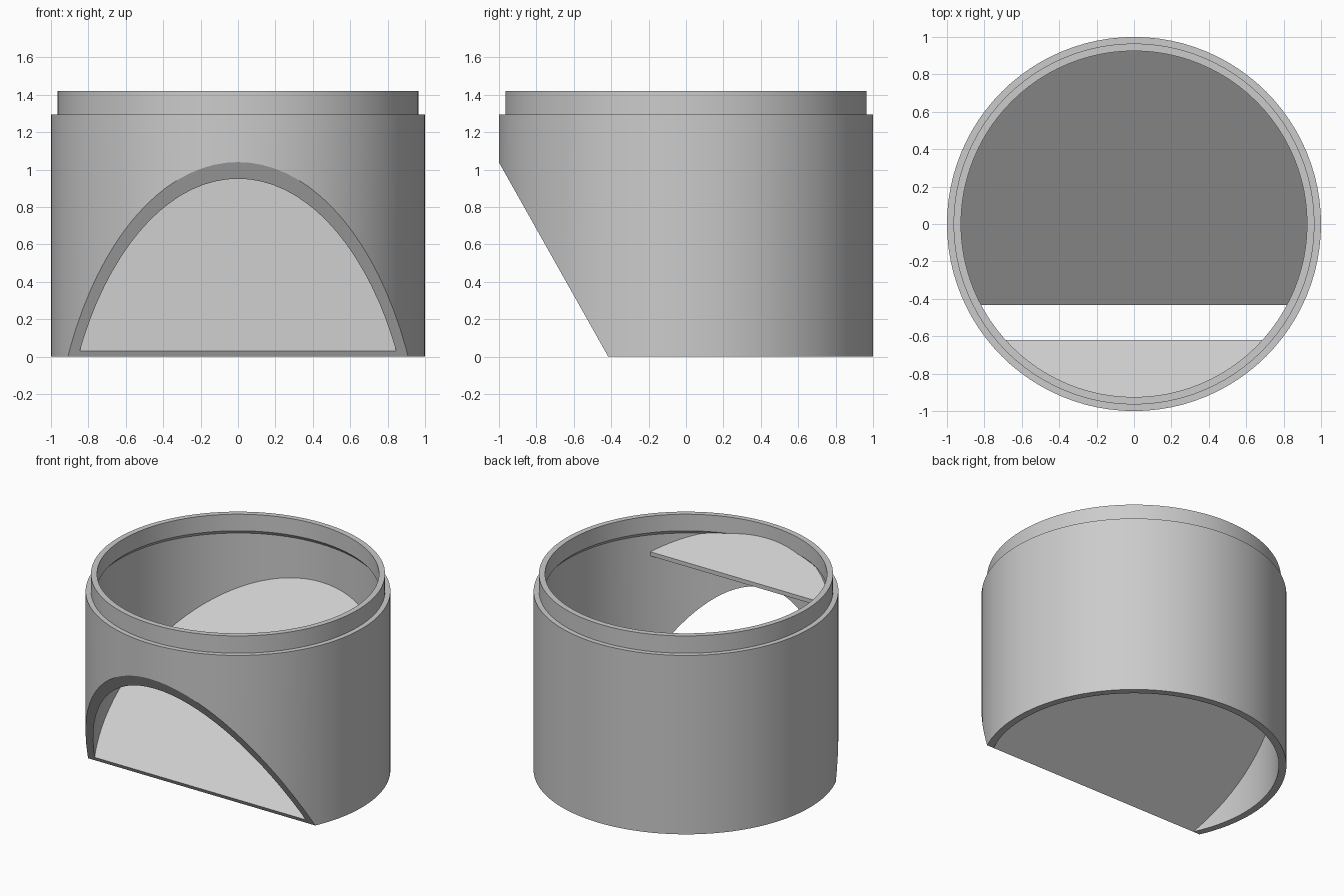
import bpy, bmesh, math
from mathutils import Vector

SEGS = 96
cube = bpy.data.objects.get("Cube")
if cube:
    bpy.data.objects.remove(cube, do_unlink=True)

# Single grey plastic
grey = bpy.data.materials.new("light_grey")
grey.use_nodes = True
colour = (0.6, 0.6, 0.6, 1)
grey.diffuse_color = colour
grey.node_tree.nodes["Principled BSDF"].inputs["Base Color"].default_value = colour


def slice_off(bm, point, normal):
    """Remove everything on the normal's side of a plane and cap the cut."""
    geom = bm.verts[:] + bm.edges[:] + bm.faces[:]
    cut = bmesh.ops.bisect_plane(bm, geom=geom, plane_co=point, plane_no=normal,
                                 clear_outer=True)["geom_cut"]
    edges = [e for e in cut if isinstance(e, bmesh.types.BMEdge) and e.is_boundary]
    bmesh.ops.triangle_fill(bm, edges=edges, use_beauty=True, normal=normal)


def finish(bm, name):
    bmesh.ops.recalc_face_normals(bm, faces=bm.faces)
    mesh = bpy.data.meshes.new(name)
    bm.to_mesh(mesh)
    bm.free()
    mesh.materials.append(grey)
    obj = bpy.data.objects.new(name, mesh)
    bpy.context.collection.objects.link(obj)
    bpy.ops.object.select_all(action="DESELECT")
    obj.select_set(True)
    bpy.context.view_layer.objects.active = obj
    bpy.ops.object.shade_smooth_by_angle(angle=math.radians(25))


def lathe(profile):
    """Closed radius/height profile spun around z."""
    bm = bmesh.new()
    verts = [bm.verts.new((0, -r, z)) for r, z in profile]
    edges = [bm.edges.new((a, b)) for a, b in zip(verts, verts[1:] + verts[:1])]
    bmesh.ops.spin(bm, geom=verts + edges, cent=(0, 0, 0), axis=(0, 0, 1),
                   angle=math.tau, steps=SEGS, use_merge=True)
    bmesh.ops.remove_doubles(bm, verts=bm.verts, dist=0.0005)
    return bm


def plate(name, planes):
    """Solid disc trimmed by planes so it fits inside the round wall."""
    bm = bmesh.new()
    bmesh.ops.create_cone(bm, cap_ends=True, segments=SEGS, radius1=0.954,
                          radius2=0.954, depth=6)
    for point, normal in planes:
        slice_off(bm, Vector(point), Vector(normal).normalized())
    finish(bm, name)


# Slanted plane that opens the lower front
cut_point = Vector((0, -0.415, 0))
cut_normal = Vector((0, -1.04, -0.585)).normalized()

# Round wall with a stepped collar and an inner chamfer
wall = lathe([(1, 0), (1, 1.295), (0.965, 1.295), (0.965, 1.42),
              (0.925, 1.42), (0.925, 1.3), (0.95, 1.272), (0.95, 0)])
slice_off(wall, cut_point, cut_normal)
finish(wall, "round_wall")

# Ramp rising from the front lip to the back wall
ramp_up = Vector((0, -0.7, 1))
plate("ramp", [((0, -0.432, 0.03), ramp_up),
               ((0, -0.415, 0), -ramp_up),
               (cut_point, cut_normal)])

# Short baffle sloping inward from the front wall
baffle_up = Vector((0, 0.57, 1))
plate("front_baffle", [((0, -0.62, 1.15), baffle_up),
                       ((0, -0.62, 1.12), -baffle_up),
                       ((0, -0.62, 1.15), (0, 1, 0))])
